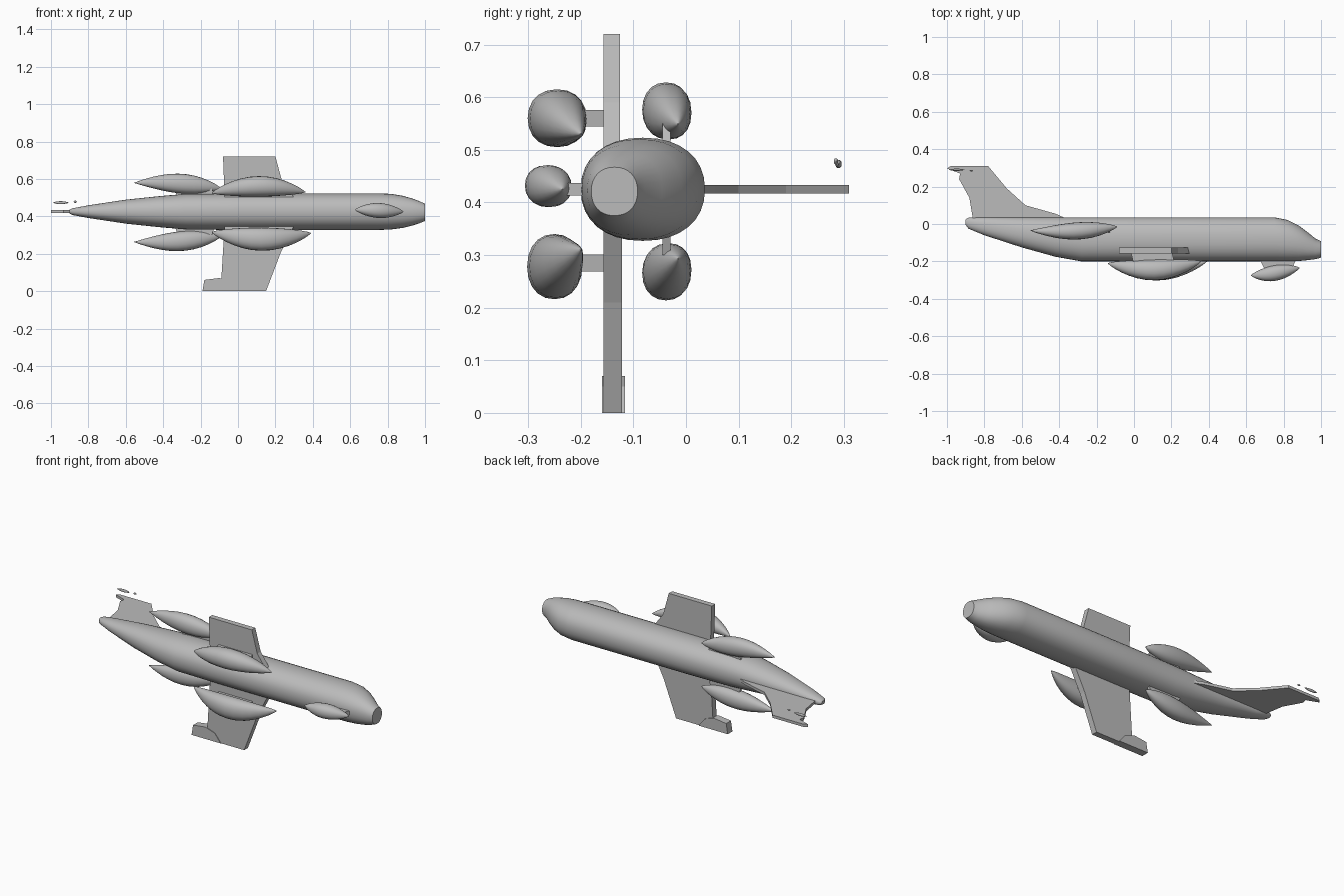
import bpy, bmesh, math
from mathutils import Vector

cube = bpy.data.objects.get("Cube")
if cube:
    bpy.data.objects.remove(cube, do_unlink=True)

grey = bpy.data.materials.new("light_grey")
grey.use_nodes = True
grey.diffuse_color = (0.5, 0.5, 0.5, 1)
grey.node_tree.nodes["Principled BSDF"].inputs["Base Color"].default_value = (0.5, 0.5, 0.5, 1)

MID = 0.425  # height of the fuselage axis


def finish(name, bm, smooth=True):
    bmesh.ops.recalc_face_normals(bm, faces=bm.faces)
    mesh = bpy.data.meshes.new(name)
    bm.to_mesh(mesh)
    bm.free()
    mesh.materials.append(grey)
    obj = bpy.data.objects.new(name, mesh)
    bpy.context.collection.objects.link(obj)
    if smooth:
        bpy.ops.object.select_all(action='DESELECT')
        bpy.context.view_layer.objects.active = obj
        obj.select_set(True)
        bpy.ops.object.shade_smooth_by_angle(angle=math.radians(35))
    return obj


def loft(name, stations, power=1.0, sides=32):
    """Skin rings along x; each station is (x, low y, high y, centre z, half height)."""
    bm = bmesh.new()
    rings = []
    for x, y0, y1, z, rz in stations:
        ring = []
        for i in range(sides):
            a = math.tau * i / sides
            c, s = math.cos(a), math.sin(a)
            y = (y0 + y1) / 2 + (y1 - y0) / 2 * math.copysign(abs(c) ** power, c)
            ring.append(bm.verts.new((x, y, z + rz * math.copysign(abs(s) ** power, s))))
        rings.append(ring)
    for a, b in zip(rings, rings[1:]):
        for i in range(sides):
            j = (i + 1) % sides
            bm.faces.new((a[i], a[j], b[j], b[i]))
    bm.faces.new(rings[0])
    bm.faces.new(rings[-1])
    return finish(name, bm)


def plate(name, points, normal_axis, start, depth):
    """Extrude an outline given in x and the other free axis."""
    bm = bmesh.new()
    if normal_axis == 'Y':
        verts = [bm.verts.new((x, start, v)) for x, v in points]
        step = Vector((0, depth, 0))
    else:
        verts = [bm.verts.new((x, v, start)) for x, v in points]
        step = Vector((0, 0, depth))
    face = bm.faces.new(verts)
    new = bmesh.ops.extrude_face_region(bm, geom=[face])["geom"]
    bmesh.ops.translate(bm, vec=step, verts=[g for g in new if isinstance(g, bmesh.types.BMVert)])
    return finish(name, bm, False)


def pod(name, x0, x1, y_path, z_path, ry, rz, peak=0.5, steps=16):
    """Spindle between x0 and x1 whose centre follows start, middle, end values."""
    def bend(p, t):
        return p[0] * (1 - t) * (1 - 2 * t) + 4 * p[1] * t * (1 - t) + p[2] * t * (2 * t - 1)
    stations = []
    for i in range(steps + 1):
        t = (1 - math.cos(math.pi * i / steps)) / 2
        u = t ** (math.log(0.5) / math.log(peak))
        r = max(0.02, math.sin(math.pi * u) ** 0.75) if 0 < u < 1 else 0.02
        y, z = bend(y_path, t), bend(z_path, t)
        stations.append((x0 + (x1 - x0) * t, y - ry * r, y + ry * r, z, rz * r))
    return loft(name, stations, 0.92, 20)


# Fuselage: flat-ended nose at +x, back kept straight towards the tail
loft("fuselage", [
    (-0.90, -0.005, 0.025, MID, 0.010), (-0.885, -0.025, 0.034, MID, 0.018),
    (-0.80, -0.060, 0.036, MID, 0.034), (-0.60, -0.125, 0.036, MID, 0.064),
    (-0.42, -0.175, 0.036, MID, 0.083), (-0.28, -0.200, 0.036, MID, 0.095),
    (0.00, -0.200, 0.036, MID, 0.098), (0.75, -0.200, 0.036, MID, 0.098),
    (0.82, -0.200, 0.022, MID, 0.095), (0.88, -0.198, -0.008, 0.424, 0.086),
    (0.93, -0.193, -0.045, 0.423, 0.073), (0.97, -0.188, -0.078, 0.422, 0.059),
    (1.00, -0.180, -0.092, 0.421, 0.046)], 0.9)

# Tail fin with a swept tip
plate("tail_fin", [(-0.34, 0.02), (-0.42, 0.055), (-0.58, 0.10), (-0.68, 0.19), (-0.78, 0.31),
                   (-0.98, 0.31), (-1.0, 0.297), (-0.93, 0.27), (-0.935, 0.24),
                   (-0.88, 0.14), (-0.86, 0.02)], 'Z', MID - 0.008, 0.016)
pod("fin_tip_fragment_long", -0.99, -0.905, (0.29,) * 3, (0.473,) * 3, 0.006, 0.008)
pod("fin_tip_fragment_short", -0.88, -0.86, (0.285,) * 3, (0.478,) * 3, 0.004, 0.006)

# Wings
plate("upper_wing", [(-0.07, 0.46), (-0.08, 0.72), (0.20, 0.72), (0.235, 0.59), (0.30, 0.50)],
      'Y', -0.157, 0.032)
plate("lower_wing", [(-0.07, 0.38), (-0.09, 0.05), (-0.075, 0.0), (0.15, 0.0),
                     (0.23, 0.21), (0.30, 0.35)], 'Y', -0.157, 0.035)
plate("lower_wing_tip_flap", [(-0.19, 0.0), (-0.18, 0.06), (-0.10, 0.07), (-0.04, 0.05),
                              (0.0, 0.0)], 'Y', -0.16, 0.044)

# Wing pods and their pylons
pod("upper_wing_pod", -0.14, 0.36, (-0.21, -0.245, -0.20), (0.525, 0.56, 0.53), 0.056, 0.055)
pod("lower_wing_pod", -0.14, 0.39, (-0.21, -0.250, -0.20), (0.315, 0.278, 0.31), 0.052, 0.062)
for side, z in (("upper", 0.56), ("lower", 0.285)):
    plate(side + "_wing_pylon", [(0.0, -0.22), (0.22, -0.22), (0.20, -0.14), (-0.02, -0.14)],
          'Z', z - 0.016, 0.032)

# Rear engine pods on short struts, mirrored about the fuselage axis
for side, s in (("upper", 1), ("lower", -1)):
    zs = [MID - 0.004 + s * d for d in (0.158, 0.155, 0.128)]
    pod(side + "_rear_engine", -0.555, -0.09, (-0.035, -0.038, -0.015), zs, 0.046, 0.053, 0.56)
    plate(side + "_engine_strut", [(-0.34, MID + s * 0.07), (-0.12, MID + s * 0.07),
                                   (-0.14, MID + s * 0.125), (-0.32, MID + s * 0.13)],
          'Y', -0.045, 0.016)

# Pod under the nose
pod("nose_pod", 0.625, 0.885, (-0.275, -0.262, -0.235), (0.435, 0.431, 0.425), 0.042, 0.040)
plate("nose_pod_pylon", [(0.67, -0.185), (0.87, -0.185), (0.84, -0.245), (0.70, -0.245)],
      'Z', MID - 0.012, 0.024)
